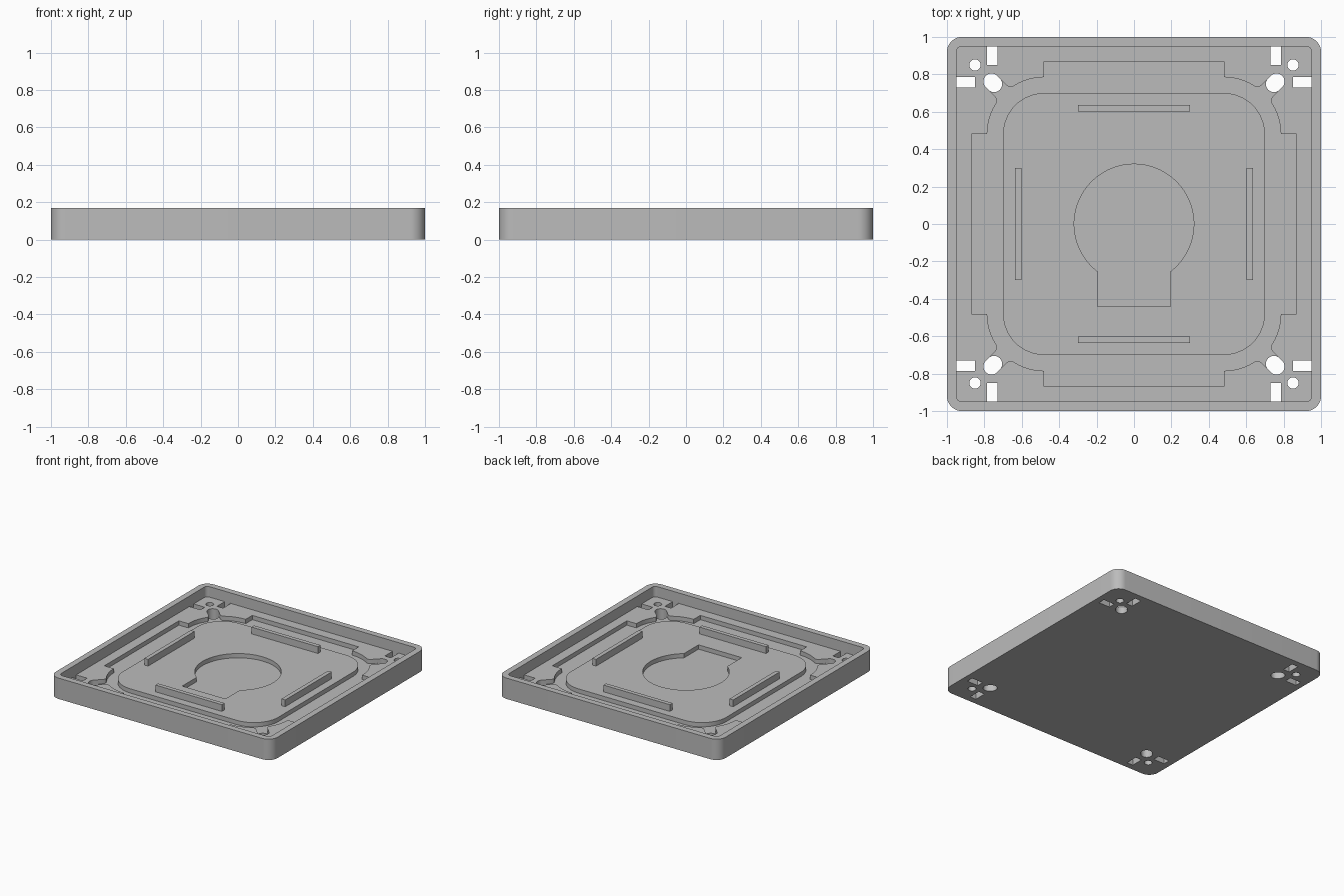
import bpy, bmesh, math
from mathutils import Vector

cube = bpy.data.objects.get("Cube")
if cube:
    bpy.data.objects.remove(cube, do_unlink=True)

RIM, PAD, TRENCH, BAR = 0.17, 0.085, 0.05, 0.14   # height levels

grey = bpy.data.materials.new("plain grey")
grey.use_nodes = True
grey.diffuse_color = (0.5, 0.5, 0.5, 1)
grey.node_tree.nodes["Principled BSDF"].inputs["Base Color"].default_value = (0.5, 0.5, 0.5, 1)


def prism(name, outline, z0, z1):
    """Extrude a closed counter-clockwise outline from z0 to z1."""
    bm = bmesh.new()
    face = bm.faces.new([bm.verts.new((x, y, z0)) for x, y in outline])
    ext = bmesh.ops.extrude_face_region(bm, geom=[face])
    top = [v for v in ext["geom"] if isinstance(v, bmesh.types.BMVert)]
    bmesh.ops.translate(bm, vec=(0, 0, z1 - z0), verts=top)
    bmesh.ops.recalc_face_normals(bm, faces=bm.faces)
    mesh = bpy.data.meshes.new(name)
    bm.to_mesh(mesh)
    bm.free()
    mesh.materials.append(grey)
    obj = bpy.data.objects.new(name, mesh)
    bpy.context.collection.objects.link(obj)
    return obj


def arc(cx, cy, r, a0, a1, n):
    steps = [math.radians(a0 + (a1 - a0) * i / n) for i in range(n + 1)]
    return [(cx + r * math.cos(a), cy + r * math.sin(a)) for a in steps]


def rounded(half, r, n=12):
    c = half - r
    pts = []
    for k, (sx, sy) in enumerate([(1, 1), (-1, 1), (-1, -1), (1, -1)]):
        pts += arc(sx * c, sy * c, r, 90 * k, 90 * k + 90, n)
    return pts


def rect(x0, x1, y0, y1):
    return [(x0, y0), (x1, y0), (x1, y1), (x0, y1)]


def spin(outline, degrees):
    a = math.radians(degrees)
    c, s = math.cos(a), math.sin(a)
    return [(x * c - y * s, x * s + y * c) for x, y in outline]


def activate(obj):
    bpy.ops.object.select_all(action="DESELECT")
    obj.select_set(True)
    bpy.context.view_layer.objects.active = obj


def cut(obj, outline, z0, z1):
    """Cut a prism out of the object and discard the cutter."""
    cutter = prism("cutter", outline, z0, z1)
    cutter.hide_render = True
    mod = obj.modifiers.new("cut", "BOOLEAN")
    mod.operation, mod.solver, mod.object = "DIFFERENCE", "EXACT", cutter
    activate(obj)
    bpy.ops.object.modifier_apply(modifier=mod.name)
    bpy.data.objects.remove(cutter, do_unlink=True)


def finish(obj):
    activate(obj)
    bpy.ops.object.shade_smooth_by_angle(angle=math.radians(30))


# Tray with raised rim
tray = prism("tray", rounded(1.0, 0.08), 0, RIM)
cut(tray, rounded(0.95, 0.03, 6), PAD, 0.3)

# Sunken trench: rounded square with a wide tab on each side
cut(tray, rounded(0.785, 0.305, 20), TRENCH, 0.2)
cut(tray, rect(-0.48, 0.48, -0.87, 0.87), TRENCH, 0.2)
cut(tray, rect(-0.87, 0.87, -0.48, 0.48), TRENCH, 0.2)

# Corner details, worked out along the diagonal and spun to each corner
d = 0.755 * math.sqrt(2)
channel = [(0.9, -0.064), (0.976, -0.062), (0.99, -0.047), (1.005, -0.043), (d, -0.043),
           (d, 0.043), (1.005, 0.043), (0.99, 0.047), (0.976, 0.062), (0.9, 0.064)]
slot = arc(d + 0.01, 0, 0.043, -90, 90, 12) + arc(d - 0.01, 0, 0.043, 90, 270, 12)
for k in range(4):
    turn = 90 * k
    cut(tray, spin(channel, turn + 45), TRENCH, 0.2)
    cut(tray, spin(slot, turn + 45), -0.1, 0.3)
    cut(tray, spin(arc(0.85, 0.85, 0.03, 0, 345, 23), turn), -0.1, 0.3)
    cut(tray, spin(rect(0.85, 0.9495, 0.73, 0.785), turn), -0.1, 0.3)
    cut(tray, spin(rect(0.73, 0.785, 0.85, 0.9495), turn), -0.1, 0.3)
finish(tray)

# Central plateau with keyhole opening
plateau = prism("plateau", rounded(0.70, 0.22, 16), TRENCH - 0.005, PAD)
start = math.degrees(math.acos(0.195 / 0.32))
keyhole = arc(0, 0, 0.32, -start, 180 + start, 56) + [(-0.195, -0.44), (0.195, -0.44)]
cut(plateau, keyhole, 0, 0.3)
finish(plateau)

# Four upright locating bars
for k, side in enumerate(["left", "back", "right", "front"]):
    bar = prism(side + "_bar", spin(rect(0.602, 0.636, -0.3, 0.3), 90 * k), PAD - 0.005, BAR)
    finish(bar)
